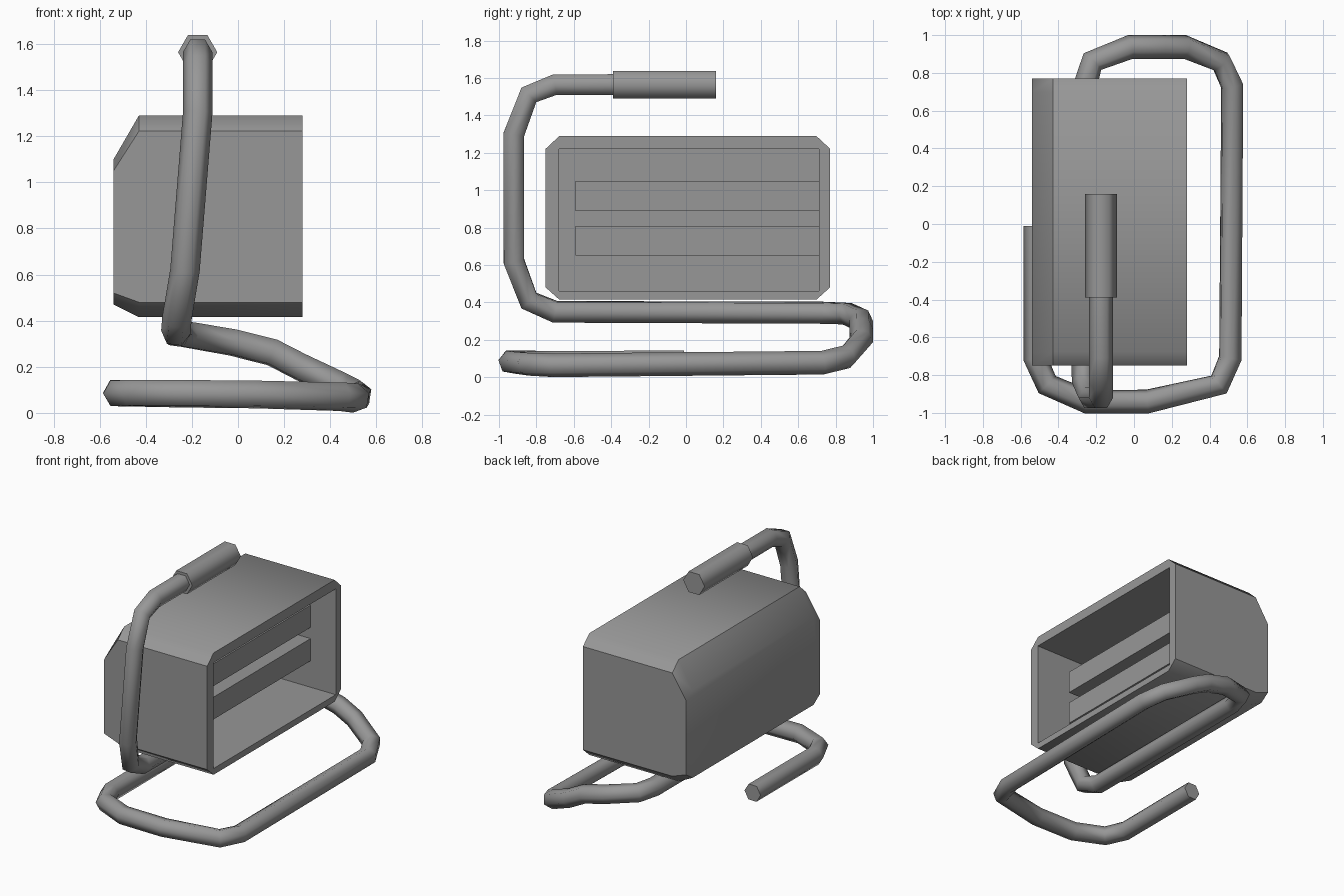
import bpy, bmesh, math
from mathutils import Vector

if "Cube" in bpy.data.objects:
    bpy.data.objects.remove(bpy.data.objects["Cube"])

# Dark grey metal
metal = bpy.data.materials.new("dark_grey")
metal.diffuse_color = (0.31, 0.31, 0.31, 1)
metal.use_nodes = True
metal.node_tree.nodes["Principled BSDF"].inputs["Base Color"].default_value = metal.diffuse_color


def finish(name, bm, angle):
    bmesh.ops.recalc_face_normals(bm, faces=bm.faces)
    mesh = bpy.data.meshes.new(name)
    bm.to_mesh(mesh)
    bm.free()
    mesh.materials.append(metal)
    ob = bpy.data.objects.new(name, mesh)
    bpy.context.collection.objects.link(ob)
    bpy.ops.object.select_all(action='DESELECT')
    bpy.context.view_layer.objects.active = ob
    ob.select_set(True)
    bpy.ops.object.shade_smooth_by_angle(angle=math.radians(angle))
    return ob


def skin(bm, a, b):
    n = len(a)
    for i in range(n):
        bm.faces.new((a[i], a[(i + 1) % n], b[(i + 1) % n], b[i]))


def tube(name, points, radius, sides=6):
    """Sweep a polygon along a path with minimum twist."""
    pts = [Vector(p) for p in points]
    bm = bmesh.new()
    side = Vector((1, 0, 0))
    rings = []
    for i, p in enumerate(pts):
        before = (p - pts[i - 1]).normalized() if i else Vector()
        after = (pts[i + 1] - p).normalized() if i < len(pts) - 1 else Vector()
        t = (before + after).normalized()
        side = (side - t * side.dot(t)).normalized()
        up = t.cross(side)
        rings.append([bm.verts.new(p + radius * (side * math.cos(a) + up * math.sin(a)))
                      for a in (math.tau * k / sides for k in range(sides))])
    for a, b in zip(rings, rings[1:]):
        skin(bm, a, b)
    bm.faces.new(rings[0])
    bm.faces.new(rings[-1])
    return finish(name, bm, 65)


def box(name, lo, hi):
    bm = bmesh.new()
    bmesh.ops.create_cube(bm, size=1)
    for v in bm.verts:
        v.co = [l if c < 0 else h for c, l, h in zip(v.co, lo, hi)]
    return finish(name, bm, 30)


# Housing: chamfered shell, sloped at the back, with a rectangular opening on +x
def octagon(bm, x, z0, z1, z2, z3):
    y0, y1, y2, y3 = -0.75, -0.677, 0.697, 0.77
    outline = [(y1, z0), (y2, z0), (y3, z1), (y3, z2),
               (y2, z3), (y1, z3), (y0, z2), (y0, z1)]
    return [bm.verts.new((x, y, z)) for y, z in outline]


def rectangle(bm, x):
    return [bm.verts.new((x, y, z)) for y, z in
            ((-0.68, 0.46), (0.71, 0.46), (0.71, 1.22), (-0.68, 1.22))]


bm = bmesh.new()
front = octagon(bm, 0.28, 0.415, 0.48, 1.222, 1.29)
bend = octagon(bm, -0.43, 0.415, 0.48, 1.222, 1.29)
back = octagon(bm, -0.54, 0.47, 0.52, 1.05, 1.10)
skin(bm, front, bend)
skin(bm, bend, back)
bm.faces.new(back)
rim, floor = rectangle(bm, 0.28), rectangle(bm, -0.42)
for i in range(4):
    j = (i + 1) % 4
    bm.faces.new((front[2 * i], front[2 * i + 1], rim[j], rim[i]))
    bm.faces.new((front[2 * i + 1], front[(2 * i + 2) % 8], rim[j]))
skin(bm, rim, floor)
bm.faces.new(floor)
finish("housing", bm, 45)

# Two heating bars inside the housing
for i, z in enumerate((0.65, 0.89)):
    box(f"heating_bar_{i + 1}", (-0.42, -0.59, z), (0.08, 0.71, z + 0.16))

# Continuous bent tube: handle, upright, rear loop and floor stand
tube("tube_stand", [
    (-0.175, -0.30, 1.565), (-0.175, -0.70, 1.565), (-0.175, -0.84, 1.51),
    (-0.175, -0.92, 1.30), (-0.23, -0.92, 0.62), (-0.265, -0.84, 0.41),
    (-0.27, -0.70, 0.35), (-0.26, 0.73, 0.345), (-0.22, 0.86, 0.34),
    (-0.02, 0.937, 0.305), (0.15, 0.937, 0.262), (0.27, 0.937, 0.20),
    (0.46, 0.86, 0.11), (0.52, 0.73, 0.078), (0.51, -0.71, 0.064),
    (0.45, -0.85, 0.07), (0.07, -0.94, 0.08), (-0.25, -0.94, 0.083),
    (-0.46, -0.85, 0.085), (-0.522, -0.71, 0.085), (-0.522, -0.01, 0.087),
], 0.064)

# Handle grip
tube("handle_grip", [(-0.175, -0.39, 1.565), (-0.175, 0.16, 1.565)], 0.085)
